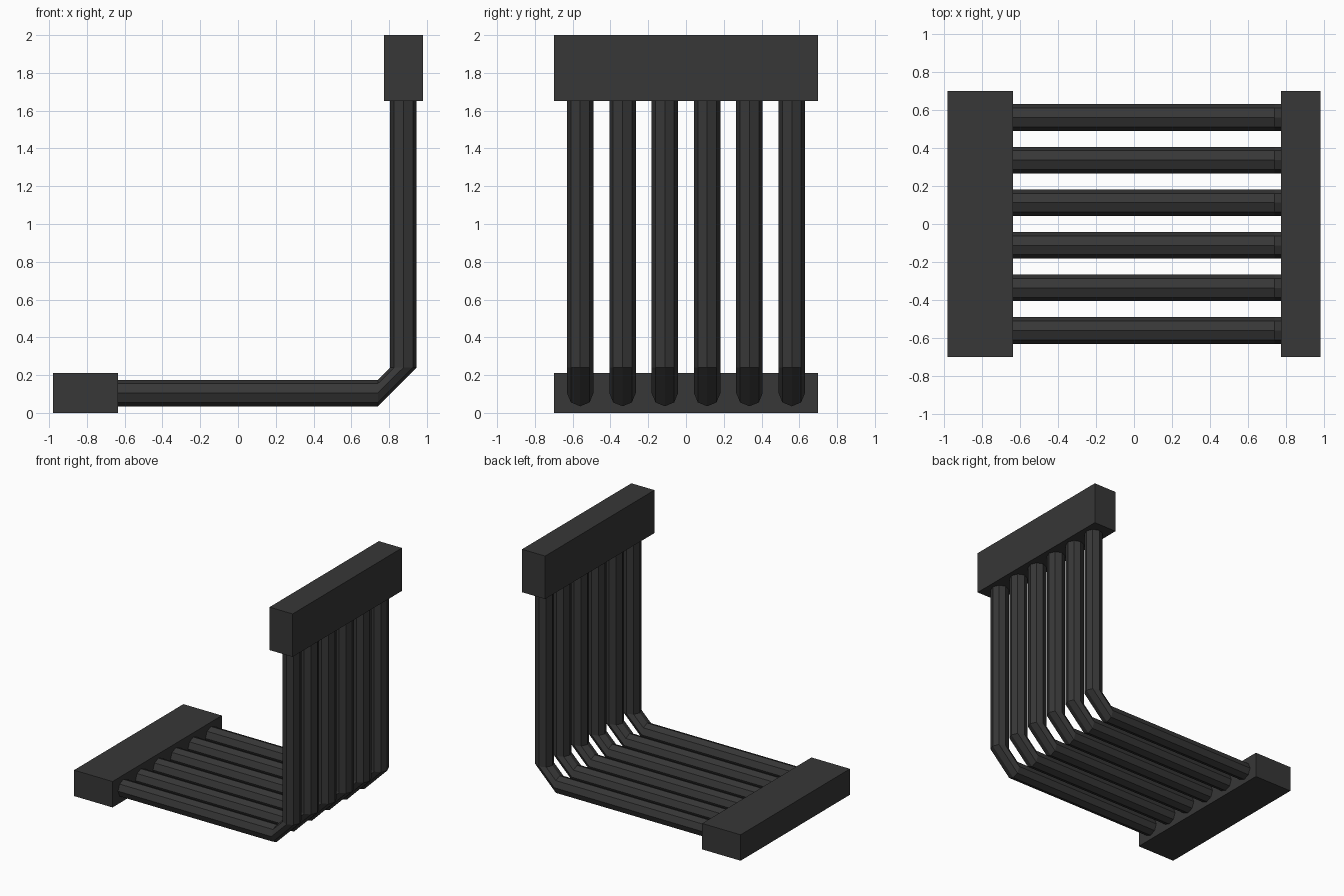
import bpy, bmesh, math
from mathutils import Vector

if "Cube" in bpy.data.objects:
    bpy.data.objects.remove(bpy.data.objects["Cube"])

# single dark plastic colour
dark = bpy.data.materials.new("dark grey plastic")
dark.diffuse_color = (0.038, 0.038, 0.038, 1)
dark.use_nodes = True
dark.node_tree.nodes["Principled BSDF"].inputs["Base Color"].default_value = dark.diffuse_color


def finish(bm, name):
    bmesh.ops.recalc_face_normals(bm, faces=bm.faces)
    me = bpy.data.meshes.new(name)
    bm.to_mesh(me)
    bm.free()
    me.materials.append(dark)
    ob = bpy.data.objects.new(name, me)
    bpy.context.collection.objects.link(ob)
    return ob


def box(name, lo, hi):
    bm = bmesh.new()
    bmesh.ops.create_cube(bm, size=1)
    for v in bm.verts:
        v.co = [(lo[i] + hi[i]) / 2 + v.co[i] * (hi[i] - lo[i]) for i in range(3)]
    return finish(bm, name)


R, SIDES = 0.07, 8
AX, AZ = 0.876, 0.105      # axis of the upright run / of the flat run


def cable(name, y):
    # rings: (centre x, centre z, direction in which the ring "inner" side points)
    rings = [(-0.64, AZ, (0, 1)), (0.74, AZ, (0, 1)),
             (AX, 0.24, (-1, 0)), (AX, 1.66, (-1, 0))]
    bm = bmesh.new()
    loops = []
    for x, z, (dx, dz) in rings:
        loop = []
        for i in range(SIDES):
            a = 2 * math.pi * i / SIDES
            c, s = R * math.cos(a), R * math.sin(a)
            loop.append(bm.verts.new(Vector((x + dx * c, y + s, z + dz * c))))
        loops.append(loop)
    for a, b in zip(loops, loops[1:]):
        for i in range(SIDES):
            j = (i + 1) % SIDES
            bm.faces.new((a[i], a[j], b[j], b[i]))
    bm.faces.new(loops[0])
    bm.faces.new(loops[-1])
    return finish(bm, name)


# end connectors
box("lower_connector", (-0.98, -0.70, 0.0), (-0.635, 0.70, 0.21))
box("upper_connector", (0.773, -0.70, 1.652), (0.98, 0.70, 2.0))

# row of six bent cables
for k in range(6):
    cable(f"cable_{k + 1}", (k - 2.5) * 0.224)
